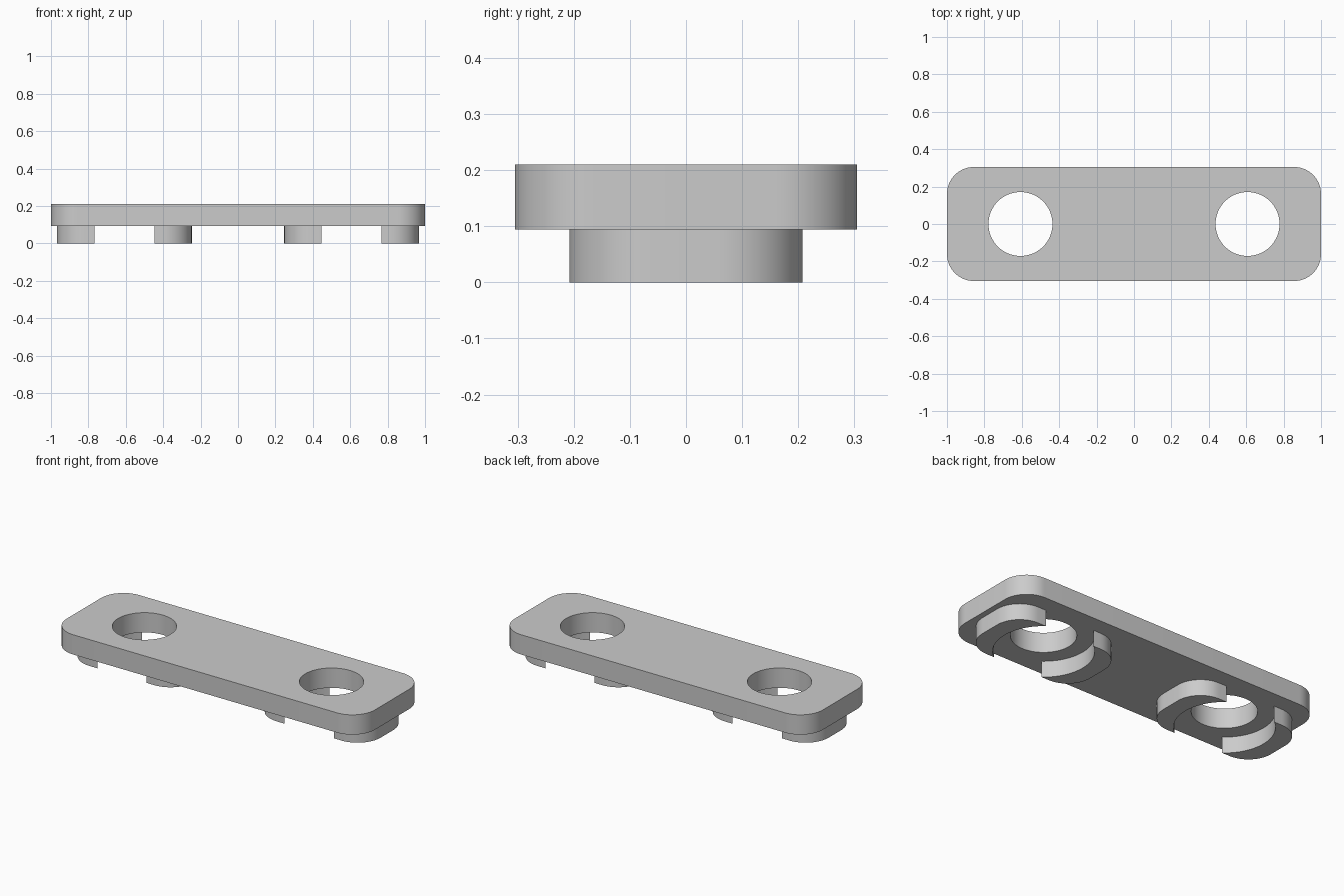
import bpy
import bmesh
from math import sin, cos, pi, atan2, hypot, radians

cube = bpy.data.objects.get("Cube")
if cube:
    bpy.data.objects.remove(cube, do_unlink=True)

# Main dimensions
PLATE_Z, TOP_Z = 0.094, 0.21
HOLE_X, HOLE_R = 0.607, 0.171
FOOT_X, FOOT_Y, FOOT_CORNER = 0.36, 0.208, 0.15
NOTCH_X = 0.16

grey = bpy.data.materials.new("plain grey")
grey.use_nodes = True
grey.diffuse_color = (0.6, 0.6, 0.6, 1)
grey.node_tree.nodes["Principled BSDF"].inputs["Base Color"].default_value = (0.6, 0.6, 0.6, 1)


def arc(cx, cy, r, start, end, steps):
    return [(cx + r * cos(start + (end - start) * i / steps),
             cy + r * sin(start + (end - start) * i / steps)) for i in range(steps + 1)]


def slab(name, loops, z0, z1):
    """Extrude closed outlines (inner ones become holes) from z0 to z1."""
    curve = bpy.data.curves.new(name, "CURVE")
    curve.dimensions = "2D"
    curve.fill_mode = "BOTH"
    curve.extrude = (z1 - z0) / 2
    for loop in loops:
        spline = curve.splines.new("POLY")
        spline.points.add(len(loop) - 1)
        for point, (x, y) in zip(spline.points, loop):
            point.co = (x, y, 0, 1)
        spline.use_cyclic_u = True
    obj = bpy.data.objects.new(name, curve)
    bpy.context.collection.objects.link(obj)
    bpy.ops.object.select_all(action="DESELECT")
    obj.select_set(True)
    bpy.context.view_layer.objects.active = obj
    bpy.ops.object.convert(target="MESH")
    obj = bpy.context.view_layer.objects.active
    # Weld the caps to the walls
    bm = bmesh.new()
    bm.from_mesh(obj.data)
    bmesh.ops.remove_doubles(bm, verts=bm.verts, dist=0.0001)
    bmesh.ops.translate(bm, verts=bm.verts, vec=(0, 0, (z0 + z1) / 2))
    bmesh.ops.recalc_face_normals(bm, faces=bm.faces)
    bm.to_mesh(obj.data)
    bm.free()
    obj.data.materials.clear()
    obj.data.materials.append(grey)
    bpy.ops.object.shade_smooth_by_angle(angle=radians(30))
    return obj


# Rounded plate with two round holes
hx, hy, r = 1.0, 0.305, 0.145
outline = []
for i, (sx, sy) in enumerate([(1, 1), (-1, 1), (-1, -1), (1, -1)]):
    outline += arc(sx * (hx - r), sy * (hy - r), r, i * pi / 2, (i + 1) * pi / 2, 16)
holes = [arc(s * HOLE_X, 0, HOLE_R, 0, 2 * pi, 64)[:-1] for s in (-1, 1)]
slab("plate", [outline] + holes, PLATE_Z, TOP_Z)

# Feet: rounded outer ends, hollowed by an arc around each hole
notch_r = hypot(NOTCH_X, FOOT_Y)
a = atan2(FOOT_Y, NOTCH_X)
cx, cy = FOOT_X - FOOT_CORNER, FOOT_Y - FOOT_CORNER
foot = (arc(cx, -cy, FOOT_CORNER, -pi / 2, 0, 16)
        + arc(cx, cy, FOOT_CORNER, 0, pi / 2, 16)
        + arc(0, 0, notch_r, a, -a, 32))
for side, centre in (("right", -HOLE_X), ("left", HOLE_X)):
    for label, direction in (("outer", 1 if centre > 0 else -1),
                             ("inner", -1 if centre > 0 else 1)):
        loop = [(centre + direction * x, y) for x, y in foot]
        slab(f"{side}_{label}_foot", [loop], 0, PLATE_Z)
